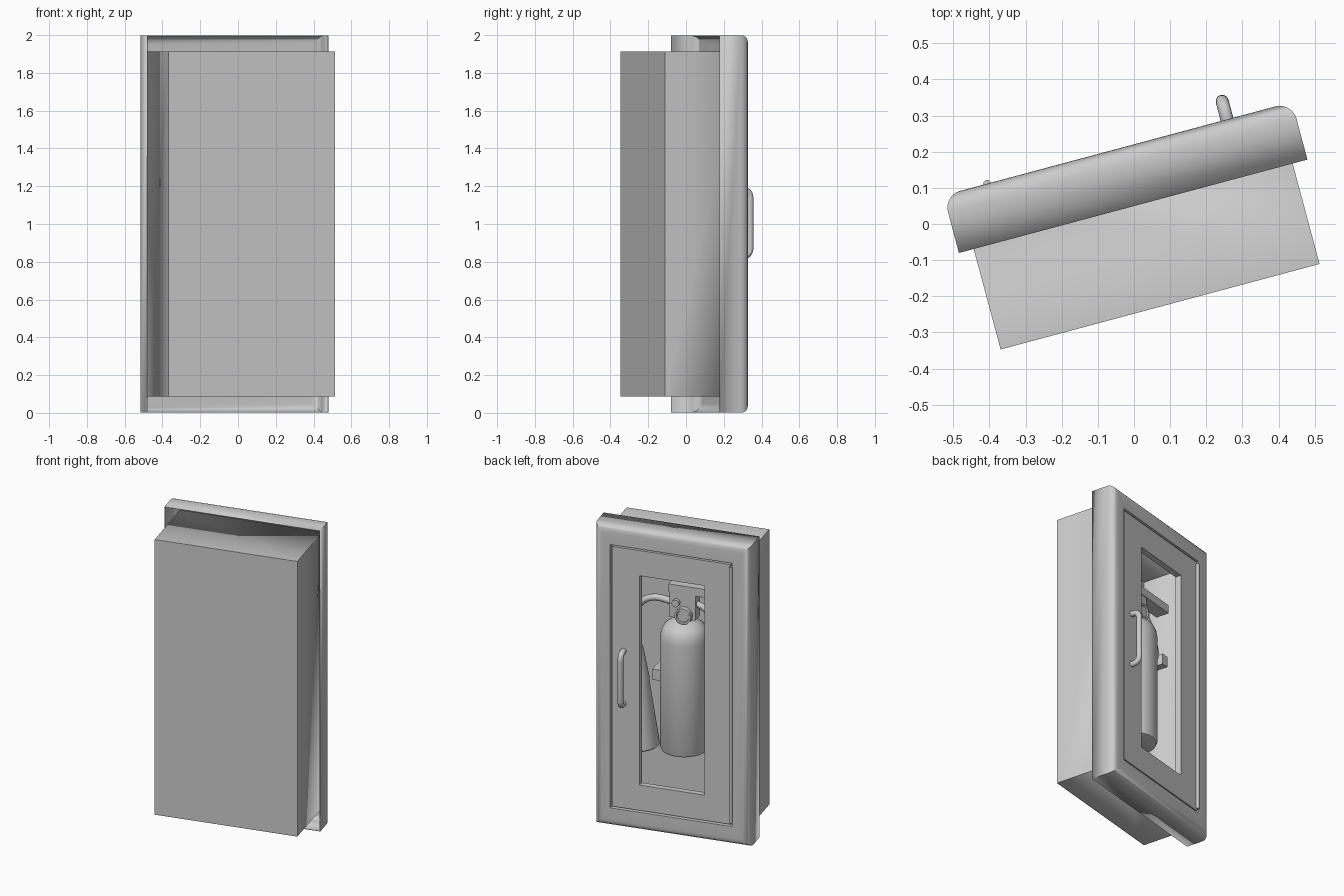
import bpy, bmesh, math
from mathutils import Matrix, Vector

if "Cube" in bpy.data.objects:
    bpy.data.objects.remove(bpy.data.objects["Cube"])

# The cabinet is modelled square (door faces +y), then turned 15 degrees
PLACE = Matrix.Rotation(math.radians(15), 4, 'Z') @ Matrix.Translation((0.0105, 0, 0))

grey = bpy.data.materials.new("plain_grey")
grey.diffuse_color = (0.6, 0.6, 0.6, 1)
grey.use_nodes = True
grey.node_tree.nodes["Principled BSDF"].inputs["Base Color"].default_value = grey.diffuse_color


def finish(name, bm, smooth=True):
    bmesh.ops.recalc_face_normals(bm, faces=bm.faces)
    me = bpy.data.meshes.new(name)
    bm.to_mesh(me)
    bm.free()
    me.materials.append(grey)
    ob = bpy.data.objects.new(name, me)
    bpy.context.collection.objects.link(ob)
    ob.matrix_world = PLACE
    if smooth:
        bpy.ops.object.select_all(action='DESELECT')
        ob.select_set(True)
        bpy.context.view_layer.objects.active = ob
        bpy.ops.object.shade_smooth_by_angle(angle=math.radians(35))
    return ob


def rect_loops(name, loops, cap=False, closed=False, sheet=0):
    """Joins rectangles (x0, x1, z0, z1, y) one after another."""
    bm = bmesh.new()
    rings = [[bm.verts.new(p) for p in ((x0, y, z0), (x1, y, z0), (x1, y, z1), (x0, y, z1))]
             for x0, x1, z0, z1, y in loops]
    pairs = list(zip(rings, rings[1:]))
    if closed:
        pairs.append((rings[-1], rings[0]))
    for a, b in pairs:
        for i in range(4):
            j = (i + 1) % 4
            bm.faces.new((a[i], a[j], b[j], b[i]))
    if cap:
        bm.faces.new(rings[0])
    ob = finish(name, bm)
    if sheet:
        mod = ob.modifiers.new("sheet_metal", 'SOLIDIFY')
        mod.thickness = sheet
        mod.offset = 0
    return ob


def box(name, x0, x1, y0, y1, z0, z1):
    bm = bmesh.new()
    size = Matrix.Diagonal((x1 - x0, y1 - y0, z1 - z0, 1))
    mid = Matrix.Translation(((x0 + x1) / 2, (y0 + y1) / 2, (z0 + z1) / 2))
    bmesh.ops.create_cube(bm, size=1, matrix=mid @ size)
    return finish(name, bm, False)


def lathe(name, profile, base, axis='Z', sides=40):
    """Spins (radius, height) points; axis 'Y' lays the part toward the door."""
    bm = bmesh.new()
    vs = [bm.verts.new((r, 0, h)) for r, h in profile]
    es = [bm.edges.new(p) for p in zip(vs, vs[1:])]
    bmesh.ops.spin(bm, geom=vs + es, cent=(0, 0, 0), axis=(0, 0, 1),
                   angle=math.tau, steps=sides, use_duplicate=False)
    bmesh.ops.remove_doubles(bm, verts=bm.verts, dist=1e-4)
    if axis == 'Y':
        bm.transform(Matrix.Rotation(-math.pi / 2, 4, 'X'))
    bm.transform(Matrix.Translation(base))
    return finish(name, bm)


def tube(name, pts, radius, corner=0.0):
    """Round bar along points; corner > 0 gives straight runs with rounded bends."""
    pts = [Vector(p) for p in pts]
    path = [pts[0]]
    for a, b, c in zip(pts, pts[1:], pts[2:]):
        r = corner or min((a - b).length, (c - b).length) * 0.5
        p, q = b + (a - b).normalized() * r, b + (c - b).normalized() * r
        for k in range(7):
            t = k / 6
            path.append(p * (1 - t) ** 2 + b * 2 * t * (1 - t) + q * t * t)
    path.append(pts[-1])
    cu = bpy.data.curves.new(name, 'CURVE')
    cu.dimensions = '3D'
    cu.bevel_depth = radius
    cu.bevel_resolution = 4
    cu.use_fill_caps = True
    sp = cu.splines.new('POLY')
    sp.points.add(len(path) - 1)
    for pt, co in zip(sp.points, path):
        pt.co = (*co, 1)
    sp.use_smooth = True
    cu.materials.append(grey)
    ob = bpy.data.objects.new(name, cu)
    bpy.context.collection.objects.link(ob)
    ob.matrix_world = PLACE
    return ob


# Recessed tub, open toward the door
tub = (-0.455, 0.455, 0.088, 1.912)
rect_loops("cabinet_tub", [(*tub, -0.238), (*tub, 0.205)], cap=True, sheet=0.006)

# Wall trim: hollow at the back, rounded outer edge, lip around the door opening
FRONT, R = 0.21, 0.045
trim = [(-0.497, 0.497, 0.003, 1.997, 0.048)]
for k in range(7):
    t = math.radians(15 * k)
    inset = 0.003 + R * (1 - math.cos(t))
    trim.append((-0.5 + inset, 0.5 - inset, inset, 2 - inset, FRONT - R + R * math.sin(t)))
opening = (-0.385, 0.4, 0.125, 1.875)
trim += [(*opening, FRONT), (*opening, 0.163), (-0.35, 0.365, 0.16, 1.84, 0.163)]
rect_loops("wall_trim", trim, sheet=0.006)

# Door slab with a window opening
leaf = (-0.373, 0.388, 0.137, 1.863)
window = (-0.205, 0.21, 0.305, 1.695)
rect_loops("door", [(*leaf, 0.17), (*leaf, 0.209), (*window, 0.209), (*window, 0.17)], closed=True)

# Hinge and pull handle
lathe("door_hinge", [(0, 0.15), (0.011, 0.15), (0.011, 1.85), (0, 1.85)], (-0.374, 0.212, 0), sides=16)
tube("pull_handle", [(0.313, 0.2, 0.83), (0.313, 0.265, 0.83),
                     (0.313, 0.265, 1.18), (0.313, 0.2, 1.18)], 0.018, corner=0.045)

# Extinguisher bottle
CY = 0.0
lathe("extinguisher_bottle", [(0, 0.49), (0.125, 0.49), (0.14, 0.497), (0.147, 0.515), (0.147, 1.23),
                              (0.141, 1.27), (0.122, 1.31), (0.09, 1.335), (0.05, 1.35),
                              (0.045, 1.40), (0, 1.40)], (0, CY, 0), sides=48)

# Valve, gauge, pin and levers
box("valve_body", -0.085, 0.08, CY - 0.04, CY + 0.04, 1.37, 1.55)
lathe("pressure_gauge", [(0, 0), (0.052, 0), (0.052, 0.04), (0.04, 0.04), (0.036, 0.033), (0, 0.033)],
      (-0.015, CY + 0.035, 1.40), axis='Y', sides=24)
lathe("safety_pin", [(0, 0), (0.024, 0), (0.024, 0.03), (0, 0.03)],
      (0.035, CY + 0.035, 1.475), axis='Y', sides=16)
box("upper_lever", -0.31, 0.085, CY - 0.045, CY + 0.045, 1.535, 1.59)
tube("lower_lever", [(-0.05, CY, 1.47), (-0.13, CY, 1.45), (-0.2, CY, 1.36), (-0.25, CY, 1.2)], 0.02)
box("lower_grip", -0.29, -0.24, CY - 0.04, CY + 0.05, 1.15, 1.22)

# Hose and discharge horn
tube("hose", [(0.07, CY, 1.455), (0.2, CY, 1.475), (0.3, CY, 1.41), (0.31, CY, 1.28), (0.295, CY, 1.1)], 0.021)
lathe("discharge_horn", [(0, 0.475), (0.118, 0.475), (0.13, 0.485), (0.07, 0.88), (0.066, 0.93),
                         (0.028, 1.13), (0, 1.13)], (0.295, CY, 0), sides=36)

# Bracket on the back wall holding the bottle
box("bracket_back", -0.19, 0.19, -0.236, -0.14, 0.93, 1.0)
for side, x in (("left", -0.17), ("right", 0.17)):
    box("bracket_arm_" + side, x - 0.025, x + 0.025, -0.15, 0.03, 0.93, 1.0)
